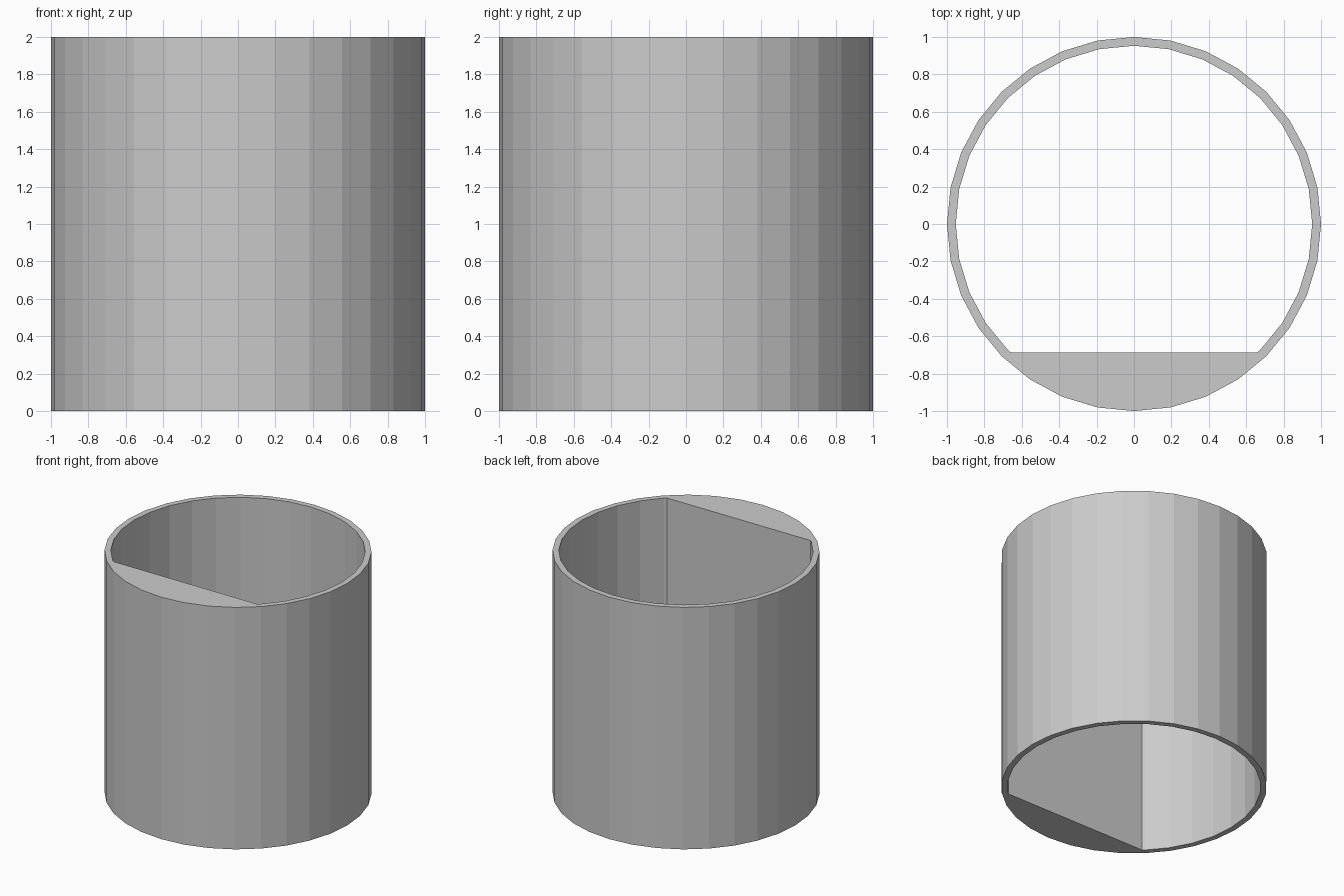
import bpy, bmesh
from math import sin, cos, pi

if "Cube" in bpy.data.objects:
    bpy.data.objects.remove(bpy.data.objects["Cube"])

SIDES, R_OUT, R_IN, FLAT_Y, HEIGHT = 32, 1.0, 0.953, -0.688, 2.0
FLAT_HALF = 0.656

# Cross-section: round outside, round inside cut by a flat at the front
outer, inner = [], []
for i in range(SIDES):
    a = 2 * pi * i / SIDES
    outer.append((R_OUT * cos(a), R_OUT * sin(a)))
    x, y = R_IN * cos(a), R_IN * sin(a)
    step = i - SIDES * 3 // 4          # steps away from the front
    if y < FLAT_Y:
        x, y = FLAT_HALF * step / 3, FLAT_Y
    inner.append((x, y))

# Open tube made of four matching rings
bm = bmesh.new()


def ring(points, z):
    return [bm.verts.new((x, y, z)) for x, y in points]


rings = [ring(outer, 0), ring(outer, HEIGHT), ring(inner, HEIGHT), ring(inner, 0)]
for k in range(4):
    a, b = rings[k], rings[(k + 1) % 4]
    for i in range(SIDES):
        j = (i + 1) % SIDES
        bm.faces.new((a[i], a[j], b[j], b[i]))
bmesh.ops.recalc_face_normals(bm, faces=bm.faces)

mesh = bpy.data.meshes.new("flat_sided_tube")
bm.to_mesh(mesh)
bm.free()
tube = bpy.data.objects.new("flat_sided_tube", mesh)
bpy.context.collection.objects.link(tube)
